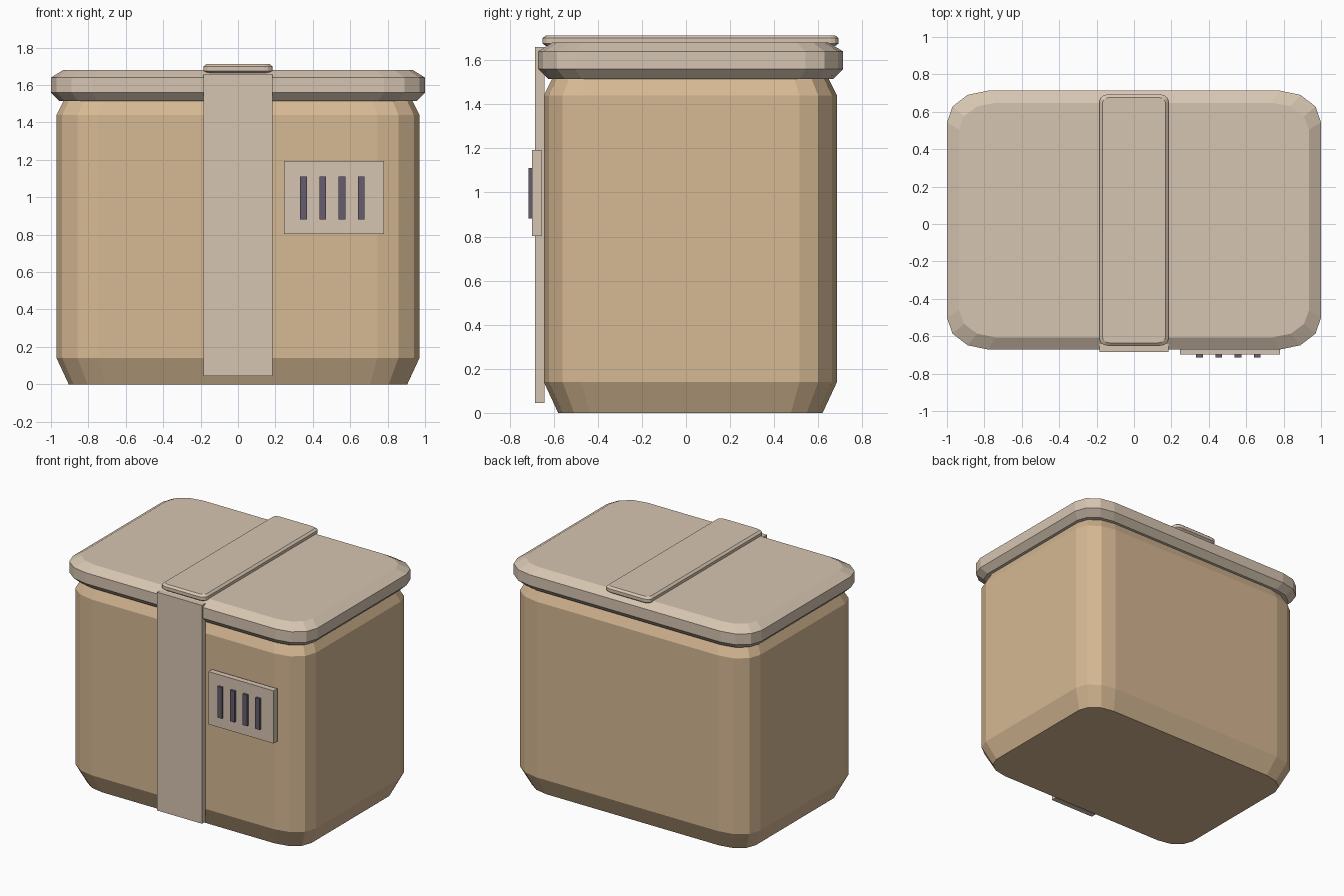
import bpy, bmesh, math

if "Cube" in bpy.data.objects:
    bpy.data.objects.remove(bpy.data.objects["Cube"])


def srgb(r, g, b):
    f = lambda c: c / 12.92 if c <= 0.04045 else ((c + 0.055) / 1.055) ** 2.4
    return (f(r / 255), f(g / 255), f(b / 255), 1)


def material(name, rgb):
    m = bpy.data.materials.new(name)
    m.diffuse_color = srgb(*rgb)
    m.use_nodes = True
    m.node_tree.nodes["Principled BSDF"].inputs["Base Color"].default_value = m.diffuse_color
    return m


TAN = material("tan", (214, 184, 147))
BEIGE = material("beige", (214, 197, 177))
DARK = material("dark_purple", (102, 92, 110))


def finish(name, bm, mat):
    bmesh.ops.recalc_face_normals(bm, faces=bm.faces)
    me = bpy.data.meshes.new(name)
    bm.to_mesh(me)
    bm.free()
    me.materials.append(mat)
    ob = bpy.data.objects.new(name, me)
    bpy.context.collection.objects.link(ob)
    return ob


def rounded_block(name, cy, hx, hy, rx, ry, layers, mat, seg=3):
    """Stack of rounded rectangles; layers are (z, inset)."""
    bm = bmesh.new()
    rings = []
    for z, ins in layers:
        ax, ay = rx - ins * 0.4, ry - ins * 0.4
        ring = []
        for q, (sx, sy) in enumerate([(1, 1), (-1, 1), (-1, -1), (1, -1)]):
            for i in range(seg + 1):
                a = math.pi / 2 * (q + i / seg)
                ring.append(bm.verts.new((sx * (hx - ins - ax) + ax * math.cos(a),
                                          cy + sy * (hy - ins - ay) + ay * math.sin(a), z)))
        rings.append(ring)
    n = len(rings[0])
    for lo, hi in zip(rings, rings[1:]):
        for i in range(n):
            j = (i + 1) % n
            bm.faces.new((lo[i], lo[j], hi[j], hi[i]))
    bm.faces.new(rings[0])
    bm.faces.new(rings[-1])
    return finish(name, bm, mat)


def box(name, x0, x1, y0, y1, z0, z1, mat):
    bm = bmesh.new()
    bmesh.ops.create_cube(bm, size=1)
    for v in bm.verts:
        v.co = ((x0 + x1) / 2 + v.co.x * (x1 - x0),
                (y0 + y1) / 2 + v.co.y * (y1 - y0),
                (z0 + z1) / 2 + v.co.z * (z1 - z0))
    return finish(name, bm, mat)


# Main container with chamfered foot and shoulder
rounded_block("body", 0.02, 0.97, 0.665, 0.225, 0.17,
              [(0, 0.065), (0.14, 0), (1.44, 0), (1.53, 0.045)], TAN)

# Lid with chamfered rim
rounded_block("lid", 0.021, 1.0, 0.692, 0.22, 0.17,
              [(1.515, 0.045), (1.56, 0), (1.64, 0), (1.68, 0.065)], BEIGE)

# Strap across the lid and strap down the front
rounded_block("top_strap", 0.021, 0.184, 0.672, 0.045, 0.035,
              [(1.664, 0.016), (1.676, 0), (1.7, 0), (1.713, 0.016)], BEIGE)
box("front_strap", -0.184, 0.184, -0.684, -0.642, 0.045, 1.66, BEIGE)

# Vent panel with four slats
box("vent_panel", 0.246, 0.781, -0.698, -0.656, 0.803, 1.193, BEIGE)
for i in range(4):
    x = 0.35 + i * 0.103
    box(f"vent_slat_{i + 1}", x - 0.018, x + 0.018, -0.714, -0.69, 0.882, 1.112, DARK)
